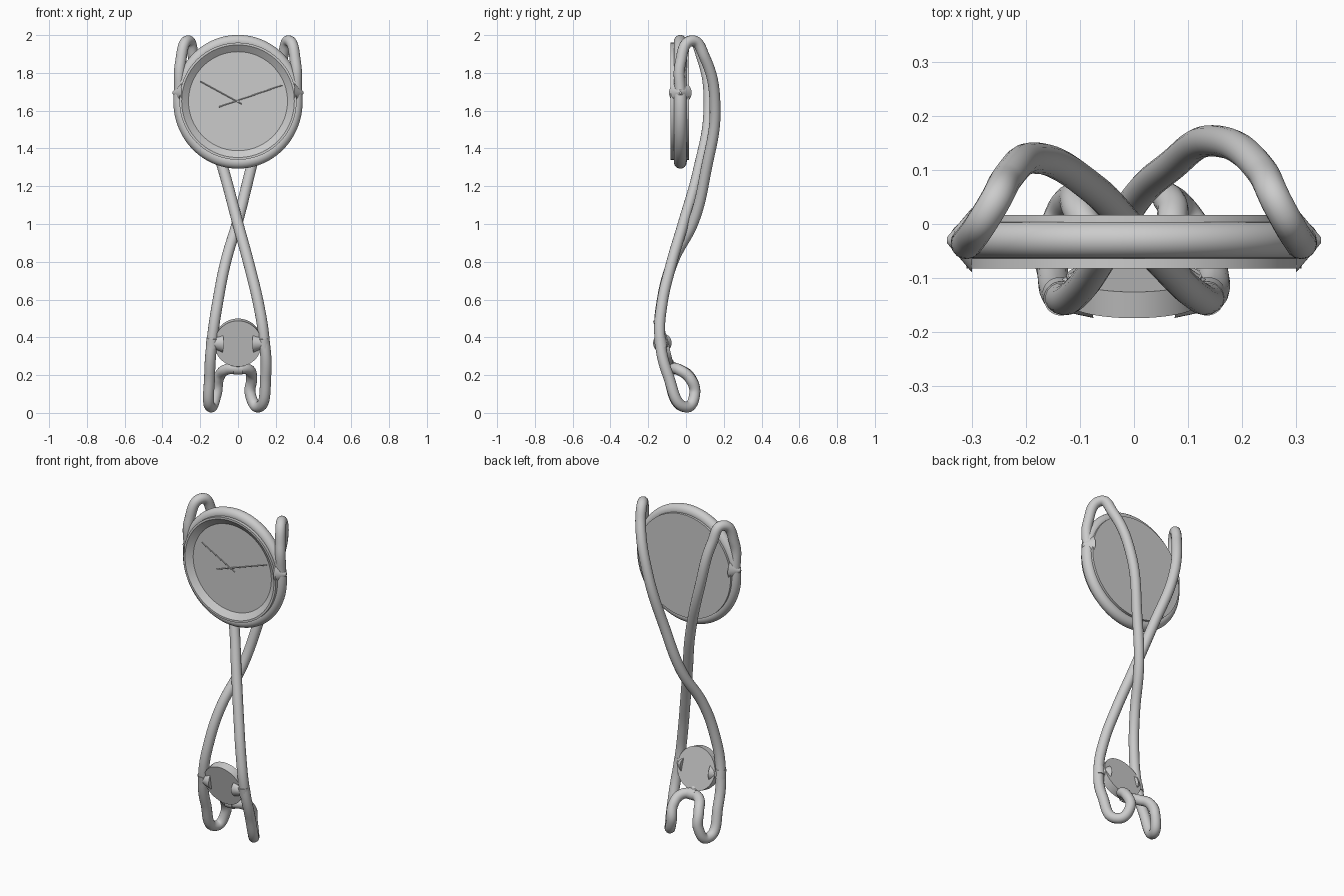
import bpy, math
from mathutils import Vector

if "Cube" in bpy.data.objects:
    bpy.data.objects.remove(bpy.data.objects["Cube"])


def smooth(ob, angle=35):
    bpy.ops.object.select_all(action='DESELECT')
    ob.select_set(True)
    bpy.context.view_layer.objects.active = ob
    bpy.ops.object.shade_smooth_by_angle(angle=math.radians(angle))


def lathe(name, profile, loc, tilt=0.0, n=96):
    """Spin (radius, y) profile around the y axis; tilt about x."""
    verts, faces = [], []
    for r, y in profile:
        for i in range(n):
            a = 2 * math.pi * i / n
            verts.append((r * math.cos(a), y, r * math.sin(a)))
    for k in range(len(profile) - 1):
        for i in range(n):
            j = (i + 1) % n
            faces.append((k * n + i, k * n + j, (k + 1) * n + j, (k + 1) * n + i))
    last = (len(profile) - 1) * n
    faces.append(tuple(reversed(range(n))))
    faces.append(tuple(range(last, last + n)))
    me = bpy.data.meshes.new(name)
    me.from_pydata(verts, [], faces)
    ob = bpy.data.objects.new(name, me)
    bpy.context.collection.objects.link(ob)
    ob.location = loc
    ob.rotation_euler[0] = tilt
    smooth(ob)
    return ob


def rod(name, p, q, r1, r2):
    """Tapered cylinder from p to q."""
    p, q = Vector(p), Vector(q)
    bpy.ops.mesh.primitive_cone_add(vertices=32, radius1=r1, radius2=r2,
                                    depth=(q - p).length, location=(p + q) / 2)
    ob = bpy.context.object
    ob.name = name
    ob.rotation_euler = (q - p).to_track_quat('Z', 'Y').to_euler()
    smooth(ob)
    return ob


# One continuous bent tube: right shoulder, crossing, left foot, right foot, left shoulder
right_to_left = [
    (.31, -.03, 1.69), (.305, -.03, 1.85), (.27, .03, 1.97), (.235, .10, 1.88),
    (.15, .154, 1.62), (.065, .105, 1.28), (0, .042, 1.02), (-.065, -.07, .8),
    (-.105, -.125, .6), (-.135, -.138, .4), (-.15, -.095, .2), (-.143, 0, .031),
    (-.115, .046, .1), (-.1, .02, .19), (-.06, -.04, .23)]
left_to_right = [
    (-.31, -.03, 1.69), (-.305, -.03, 1.85), (-.265, .03, 1.97), (-.235, .085, 1.88),
    (-.18, .122, 1.62), (-.075, .065, 1.28), (0, -.015, 1.0), (.06, -.08, .78),
    (.11, -.128, .57), (.137, -.138, .4), (.147, -.095, .2), (.108, 0, .031),
    (.065, .046, .1), (.072, .02, .185), (.055, -.04, .23)]
path = right_to_left + [(0, -.065, .235)] + left_to_right[::-1]
cu = bpy.data.curves.new("twisted_frame", 'CURVE')
cu.dimensions = '3D'
cu.bevel_depth = .029
cu.bevel_resolution = 6
cu.resolution_u = 12
cu.use_fill_caps = True
sp = cu.splines.new('BEZIER')
sp.bezier_points.add(len(path) - 1)
for bp, co in zip(sp.bezier_points, path):
    bp.co = co
    bp.handle_left_type = bp.handle_right_type = 'AUTO'
frame = bpy.data.objects.new("twisted_frame", cu)
bpy.context.collection.objects.link(frame)
bpy.ops.object.select_all(action='DESELECT')
frame.select_set(True)
bpy.context.view_layer.objects.active = frame
bpy.ops.object.convert(target='MESH')
smooth(bpy.context.object, 60)

# Clock: outer tube ring, case with bevelled recess, hands
CZ = 1.65
bpy.ops.mesh.primitive_torus_add(major_segments=96, minor_segments=24, major_radius=.308,
                                 minor_radius=.034, location=(0, -.03, CZ - .003),
                                 rotation=(math.pi / 2, 0, 0))
ring = bpy.context.object
ring.name = "clock_ring"
ring.scale = (1, 1.035, 1)
smooth(ring)
lathe("clock_case", [(.29, .017), (.31, .017), (.31, -.082), (.298, -.082),
                     (.262, -.055)], (0, 0, CZ))
rod("hand_pin", (0, -.05, CZ), (0, -.066, CZ), .007, .007)
for name, p, q in [("hour_hand", (.02, -.015), (-.2, .105)),
                   ("minute_hand", (-.1, -.03), (.235, .085))]:
    rod(name, (p[0], -.061, CZ + p[1]), (q[0], -.061, CZ + q[1]), .003, .003)

# Pendulum-like lower disc, leaning forward at the top
TILT = math.radians(14)
lathe("lower_disc", [(.125, .025), (.125, -.025)], (0, -.12, .372), TILT, 64)

# Side lugs and clamps on both sides
for side, s in (("left", -1), ("right", 1)):
    rod(side + "_ring_lug", (s * .30, -.03, 1.695), (s * .346, -.03, 1.695), .06, .006)
    rod(side + "_disc_lug", (s * .085, -.125, .37), (s * .14, -.136, .37), .05, .026)
    rod(side + "_disc_clamp", (s * .138, -.130, .345), (s * .135, -.138, .395), .032, .032)

# Bottom collar joining the tube to the disc
rod("bottom_collar", (-.024, -.065, .235), (.024, -.065, .235), .033, .033)
rod("collar_stem", (0, -.065, .235), (0, -.09, .27), .022, .022)
